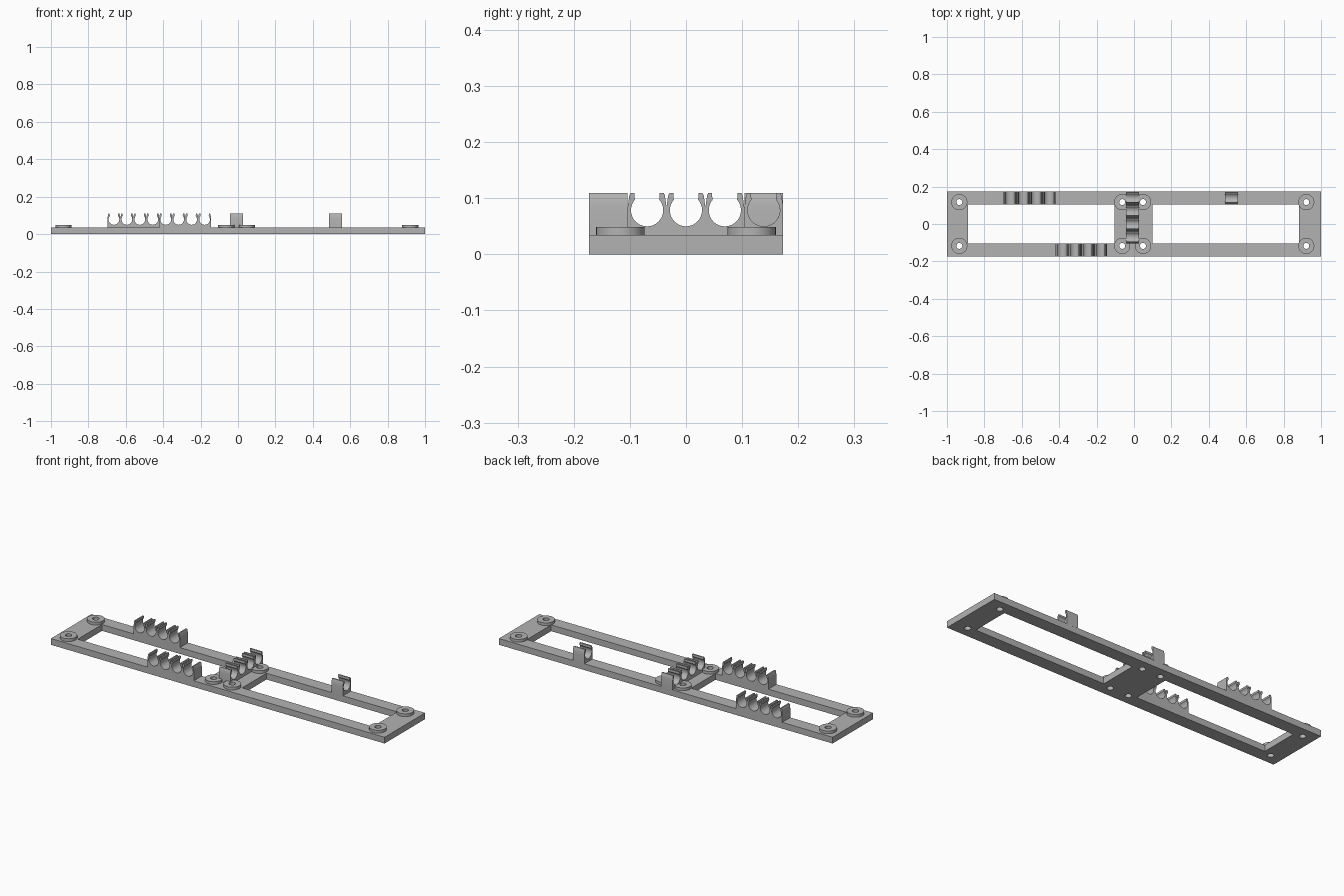
import bpy, bmesh
from math import pi, cos, sin, radians, acos

cube = bpy.data.objects.get("Cube")
if cube:
    bpy.data.objects.remove(cube)

grey = bpy.data.materials.new("plain grey")
grey.use_nodes = True
colour = (0.45, 0.45, 0.45, 1)
grey.diffuse_color = colour
grey.node_tree.nodes["Principled BSDF"].inputs["Base Color"].default_value = colour

BASE, BOSS_TOP, CLIP_TOP = 0.034, 0.049, 0.109
PITCH = 0.0693
RAIL_IN, RAIL_OUT = 0.104, 0.173


def rect(x0, x1, y0, y1):
    return [(x0, y0), (x1, y0), (x1, y1), (x0, y1)]


def circle(x, y, r, n=40):
    return [(x + r * cos(2 * pi * i / n), y + r * sin(2 * pi * i / n)) for i in range(n)]


def extrude(name, loops, thickness, location, rotation=(0, 0, 0)):
    """Filled outline with holes, extruded evenly about its plane."""
    curve = bpy.data.curves.new(name, "CURVE")
    curve.dimensions = "2D"
    curve.fill_mode = "BOTH"
    curve.extrude = thickness / 2
    for loop in loops:
        spline = curve.splines.new("POLY")
        spline.points.add(len(loop) - 1)
        for point, (x, y) in zip(spline.points, loop):
            point.co = (x, y, 0, 1)
        spline.use_cyclic_u = True
    obj = bpy.data.objects.new(name, curve)
    bpy.context.collection.objects.link(obj)
    bpy.ops.object.select_all(action="DESELECT")
    obj.select_set(True)
    bpy.context.view_layer.objects.active = obj
    bpy.ops.object.convert(target="MESH")
    obj = bpy.context.object
    bm = bmesh.new()
    bm.from_mesh(obj.data)
    bmesh.ops.remove_doubles(bm, verts=bm.verts, dist=0.00005)
    bmesh.ops.recalc_face_normals(bm, faces=bm.faces)
    bm.to_mesh(obj.data)
    bm.free()
    obj.location, obj.rotation_euler = location, rotation
    obj.data.materials.clear()
    obj.data.materials.append(grey)
    bpy.ops.object.shade_smooth_by_angle(angle=radians(30))
    return obj


def clip_outline(count):
    """Row of open-topped round clips, with a notch between neighbours."""
    r, cz, mouth, half = 0.0287, 0.0785, 0.0215, PITCH / 2
    start = pi - acos(mouth / r)
    sweep = 2 * pi - (2 * start - pi)
    steps = 28
    points = [(0, BASE - 0.002)]
    for k in range(count):
        c = (k + 0.5) * PITCH
        points += [(c - half, 0.084), (c - half + 0.003, CLIP_TOP - 0.004),
                   (c - half + 0.005, CLIP_TOP), (c - mouth - 0.001, CLIP_TOP),
                   (c - mouth - 0.001, CLIP_TOP - 0.007)]
        for i in range(steps + 1):
            a = start + sweep * i / steps
            points.append((c + r * cos(a), cz + r * sin(a)))
        points += [(c + mouth + 0.001, CLIP_TOP - 0.007), (c + mouth + 0.001, CLIP_TOP),
                   (c + half - 0.005, CLIP_TOP), (c + half - 0.003, CLIP_TOP - 0.004)]
    points += [(count * PITCH, 0.084), (count * PITCH, BASE - 0.002)]
    return points


# Base frame with two windows and screw holes
hole_spots = [(x, y) for x in (-0.934, -0.063, 0.048, 0.921) for y in (-0.117, 0.117)]
frame = [rect(-1, 1, -RAIL_OUT, RAIL_OUT),
         rect(-0.888, -0.104, -RAIL_IN, RAIL_IN),
         rect(0.098, 0.881, -RAIL_IN, RAIL_IN)]
frame += [circle(x, y, 0.016) for x, y in hole_spots]
extrude("base_frame", frame, BASE, (0, 0, BASE / 2))

# Raised rings around the screw holes
for x, y in hole_spots:
    extrude("screw_boss", [circle(x, y, 0.043), circle(x, y, 0.016)],
            BOSS_TOP - BASE, (0, 0, (BOSS_TOP + BASE) / 2))

# Clip rows along the rails
rail_mid = (RAIL_IN + RAIL_OUT) / 2
rail_width = RAIL_OUT - RAIL_IN
upright = (pi / 2, 0, 0)
sideways = (pi / 2, 0, pi / 2)
extrude("back_clip_row", [clip_outline(4)], rail_width, (-0.698, rail_mid, 0), upright)
extrude("front_clip_row", [clip_outline(4)], rail_width, (-0.421, -rail_mid, 0), upright)

# Clips across the middle bar, and the single clip on the back rail
extrude("middle_clip_row", [clip_outline(4)], rail_width, (-0.007, -RAIL_IN, 0), sideways)
extrude("single_clip", [clip_outline(1)], rail_width, (0.522, RAIL_IN, 0), sideways)
